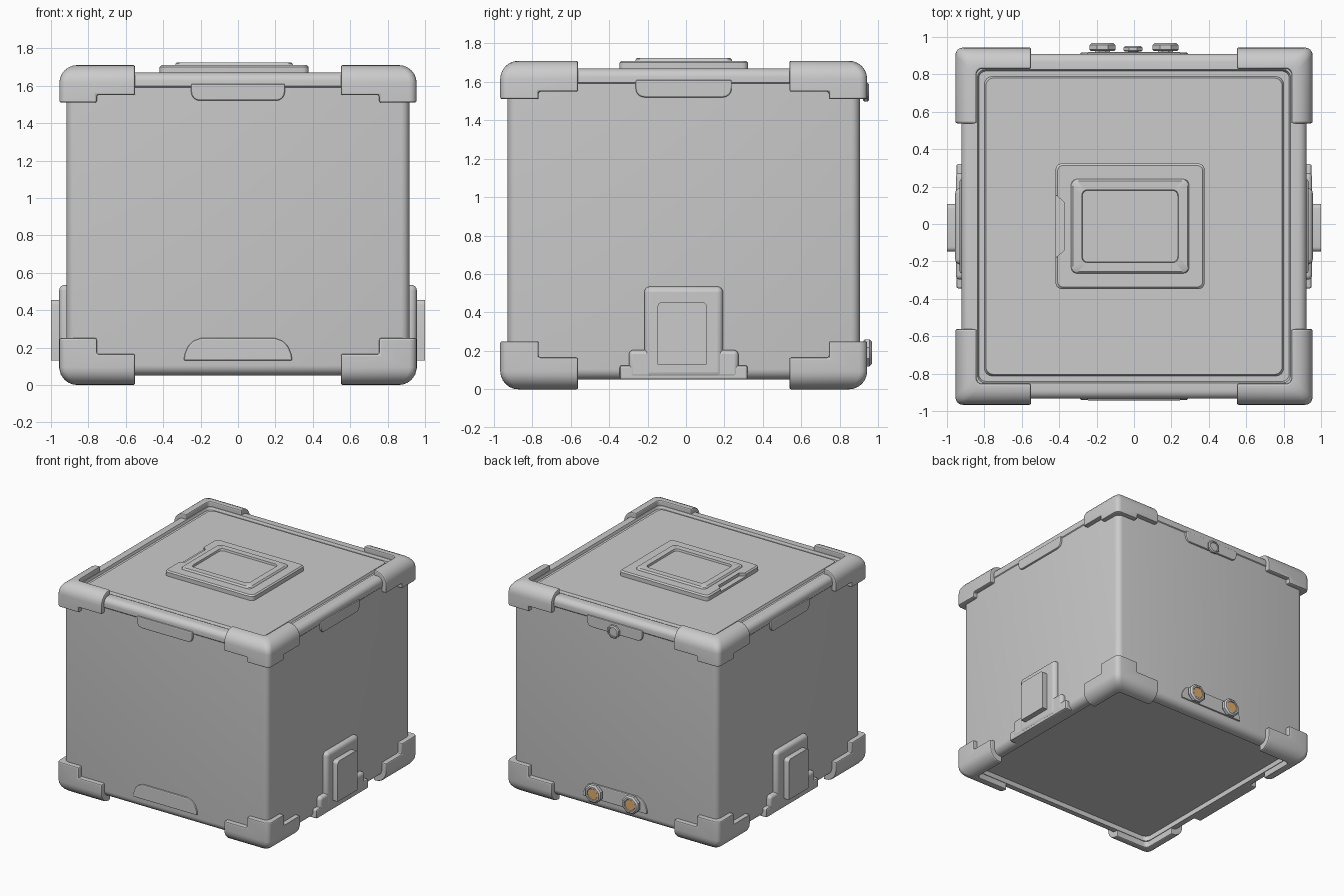
import bpy, bmesh
from math import sin, cos, pi, radians
from mathutils import Matrix

if "Cube" in bpy.data.objects:
    bpy.data.objects.remove(bpy.data.objects["Cube"])

CY = -0.012  # the case sits slightly forward; connectors fill the back


def finish(name, bm, angle=32):
    bmesh.ops.recalc_face_normals(bm, faces=bm.faces)
    me = bpy.data.meshes.new(name)
    bm.to_mesh(me)
    bm.free()
    ob = bpy.data.objects.new(name, me)
    bpy.context.collection.objects.link(ob)
    ob.location.y = CY
    smooth(ob, angle)
    return ob


def select(ob):
    bpy.ops.object.select_all(action='DESELECT')
    ob.select_set(True)
    bpy.context.view_layer.objects.active = ob


def smooth(ob, angle=32):
    select(ob)
    bpy.ops.object.shade_smooth_by_angle(angle=radians(angle))


def apply_all(ob):
    select(ob)
    bpy.ops.object.convert(target='MESH')
    smooth(ob)


def bevel(ob, width, segments=2):
    m = ob.modifiers.new("bevel", 'BEVEL')
    m.width, m.segments = width, segments
    m.limit_method, m.angle_limit = 'ANGLE', radians(40)
    apply_all(ob)


def cut(ob, cutters):
    for c in cutters:
        m = ob.modifiers.new("cut", 'BOOLEAN')
        m.operation, m.solver, m.object = 'DIFFERENCE', 'EXACT', c
        c.hide_render = True
    apply_all(ob)
    for c in cutters:
        bpy.data.objects.remove(c)


def skin(name, rings):
    """Join equal-length point rings into a capped solid."""
    bm = bmesh.new()
    rows = [[bm.verts.new(p) for p in r] for r in rings]
    n = len(rows[0])
    for a, b in zip(rows, rows[1:]):
        for i in range(n):
            bm.faces.new((a[i], a[(i + 1) % n], b[(i + 1) % n], b[i]))
    bm.faces.new(rows[0])
    bm.faces.new(rows[-1])
    return finish(name, bm)


def loft(name, hx, hy, r, profile, cx=0, seg=4):
    """Rounded rectangle stacked along a profile of (inset, z)."""
    rings = []
    for inset, z in profile:
        ring = []
        for k, (sx, sy) in enumerate([(1, 1), (-1, 1), (-1, -1), (1, -1)]):
            for i in range(seg + 1):
                a = pi / 2 * (k + i / seg)
                ring.append((cx + sx * (hx - inset - r) + r * cos(a),
                             sy * (hy - inset - r) + r * sin(a), z))
        rings.append(ring)
    return skin(name, rings)


def box(name, x, y, z):
    bm = bmesh.new()
    mid = [(a + b) / 2 for a, b in (x, y, z)]
    size = [b - a for a, b in (x, y, z)]
    bmesh.ops.create_cube(bm, size=1, matrix=Matrix.Translation(mid) @ Matrix.Diagonal((*size, 1)))
    return finish(name, bm)


def prism(name, outline, d0, d1, turn, width=0, segments=2):
    """Outline (u, z) pushed outward from d0 to d1; turn 0 = front, 1 = right, 2 = back, 3 = left."""
    rot = Matrix.Rotation(turn * pi / 2, 3, 'Z')
    from_uz = lambda d: [tuple(rot @ Matrix.Identity(3) @ bpy_vec(u, -d, z)) for u, z in outline]
    ob = skin(name, [from_uz(d0), from_uz(d1)])
    if width:
        bevel(ob, width, segments)
    return ob


def bpy_vec(x, y, z):
    return Matrix.Translation((x, y, z)).translation


def arch(w, z0, z1, r, seg=4):
    """Upright rectangle with rounded upper corners."""
    pts = [(-w, z0), (w, z0)]
    for k, s in ((0, 1), (1, -1)):
        for i in range(seg + 1):
            a = pi / 2 * (k + i / seg)
            pts.append((s * (w - r) + r * cos(a), z1 - r + r * sin(a)))
    return pts


def arc(inset, z, r, s, n=6):
    """Quarter-round profile from a flat face at z out to the side wall."""
    return [(inset + r - r * sin(pi / 2 * i / n), z + s * (r - r * cos(pi / 2 * i / n)))
            for i in range(n + 1)]


# Main body with a recessed underside
loft("case_body", 0.917, 0.917, 0.045,
     [(0.08, 0.09), (0.08, 0.05)] + arc(0, 0.05, 0.055, 1) + [(0, 1.60)])

# Lid with rounded rim and groove around the top panel
loft("lid", 0.922, 0.922, 0.04,
     [(0.01, 1.585), (0, 1.597)] + arc(0, 1.67, 0.045, -1)[::-1] +
     [(0.085, 1.67), (0.092, 1.65), (0.122, 1.65), (0.13, 1.668)])


# Four corner guards per end, cut from one rounded frame
def corner_guards(name, z, s, height, step):
    def span(a, b):
        return tuple(sorted((z + s * a, z + s * b)))
    ob = loft(name, 0.955, 0.955, 0.04, arc(0, z, 0.095, s) + [(0, z + s * height)])
    big = (-2, 2)
    cut(ob, [
        loft("cut_inner", 0.842, 0.842, 0.03, [(0, z - 1), (0, z + 1)]),
        box("cut_x", (-0.55, 0.55), big, (z - 1.1, z + 1.1)),
        box("cut_y", big, (-0.55, 0.55), (z - 1.1, z + 1.1)),
        box("cut_step_x", (-0.755, 0.755), big, span(step, 1.2)),
        box("cut_step_y", big, (-0.755, 0.755), span(step, 1.2)),
    ])
    bevel(ob, 0.009)


corner_guards("lower_corner_guards", 0.0, 1, 0.25, 0.165)
corner_guards("upper_corner_guards", 1.71, -1, 0.20, 0.16)

# Raised plate on the lid with framed recess and a finger notch
plate = loft("lid_plate", 0.398, 0.335, 0.03,
             [(0, 1.64), (0, 1.70), (0.01, 1.71), (0.083, 1.71), (0.086, 1.719),
              (0.092, 1.724), (0.140, 1.724), (0.143, 1.708)], cx=-0.021)
notch = [(-0.6, -0.165), (-0.415, -0.165), (-0.375, -0.13),
         (-0.375, 0.13), (-0.415, 0.165), (-0.6, 0.165)]
cut(plate, [skin("cut_notch", [[(x, y, z) for x, y in notch] for z in (1.685, 1.9)])])

# Shallow tabs under the lid (all sides) and above the base (front and back)
upper_tab = [(u, 3.11 - z) for u, z in arch(0.25, 1.50, 1.59, 0.045)]
lower_tab = [(-0.29, 0.13), (0.29, 0.13), (0.285, 0.165), (0.268, 0.205), (0.24, 0.235), (0.20, 0.25),
             (-0.20, 0.25), (-0.24, 0.235), (-0.268, 0.205), (-0.285, 0.165)]
for turn, side in enumerate(("front", "right", "back", "left")):
    prism(side + "_upper_tab", upper_tab, 0.88, 0.932, turn, 0.008)
    if turn % 2 == 0:
        prism(side + "_lower_tab", lower_tab, 0.88, 0.929, turn, 0.008)

# Side latches: stepped foot, tower and flat door
for turn, side in ((1, "right"), (3, "left")):
    off = -0.008 if turn == 1 else 0.008
    prism(side + "_latch_foot", arch(0.333, 0.05, 0.125, 0.012), 0.85, 0.95, turn, 0.015)
    prism(side + "_latch_step", arch(0.285, 0.06, 0.205, 0.025), 0.85, 0.952, turn, 0.02, 3)
    prism(side + "_latch_tower", arch(0.205, 0.06, 0.535, 0.03), 0.85, 0.956, turn, 0.03, 4)
    prism(side + "_latch_door", [(u + off, z) for u, z in arch(0.128, 0.13, 0.455, 0.025)], 0.90, 1.0, turn)


# Back connectors: eight-sided flange on a stem
def lathe(name, x, z, profile, sides=8):
    return skin(name, [[(x + r * cos(2 * pi * (i + 0.5) / sides) / cos(pi / sides), d,
                         z + r * sin(2 * pi * (i + 0.5) / sides) / cos(pi / sides))
                        for i in range(sides)] for r, d in profile])


orange = bpy.data.materials.new("orange")
orange.diffuse_color = (0.75, 0.42, 0.15, 1)
orange.use_nodes = True
orange.node_tree.nodes["Principled BSDF"].inputs["Base Color"].default_value = orange.diffuse_color
for x, side in ((-0.168, "right"), (0.168, "left")):
    lathe(side + "_connector", x, 0.19,
          [(0.04, 0.89), (0.04, 0.936), (0.062, 0.936), (0.07, 0.944), (0.07, 0.968),
           (0.058, 0.979), (0.046, 0.979), (0.043, 0.970)])
    core = lathe(side + "_connector_core", x, 0.19, [(0.042, 0.95), (0.042, 0.974)], 16)
    core.data.materials.append(orange)
lathe("back_knob", -0.005, 1.547,
      [(0.028, 0.89), (0.028, 0.934), (0.044, 0.934), (0.05, 0.940), (0.05, 0.956),
       (0.042, 0.964), (0.034, 0.964), (0.032, 0.957)])
